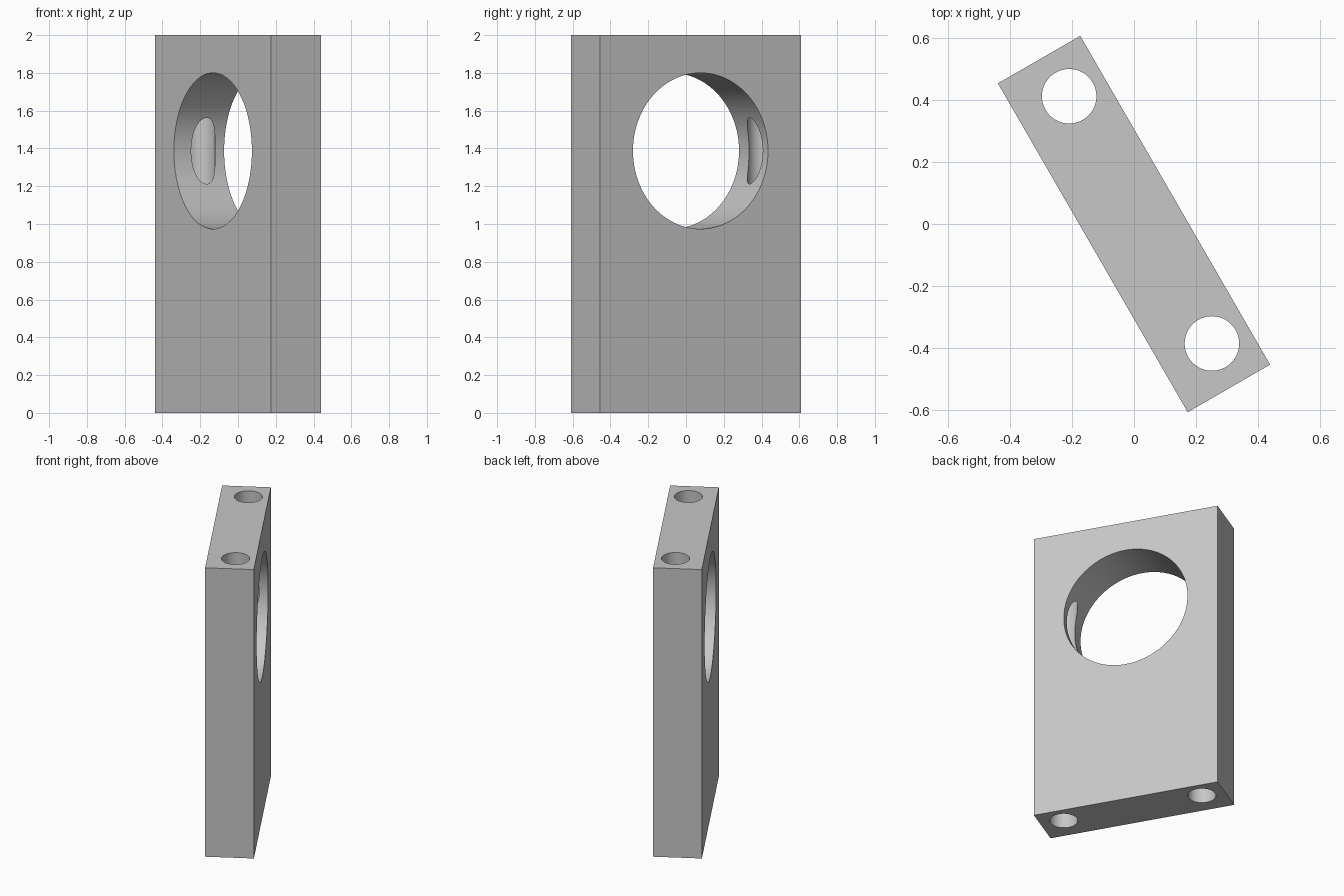
import bpy
from math import radians
from mathutils import Matrix

LENGTH, THICK, HEIGHT = 1.226, 0.307, 2.0
TURN = Matrix.Rotation(radians(-60), 4, 'Z')

cube = bpy.data.objects.get("Cube")
if cube:
    bpy.data.objects.remove(cube, do_unlink=True)

# Plain grey material
grey = bpy.data.materials.new("light grey")
grey.use_nodes = True
colour = (0.57, 0.57, 0.57, 1)
grey.diffuse_color = colour
grey.node_tree.nodes["Principled BSDF"].inputs["Base Color"].default_value = colour

# Upright block
bpy.ops.mesh.primitive_cube_add(size=1)
block = bpy.context.object
block.name = "bored_block"
block.data.transform(Matrix.Translation((0, 0, HEIGHT / 2))
                     @ Matrix.Diagonal((LENGTH, THICK, HEIGHT, 1)))
block.data.materials.append(grey)


def drill(name, radius, depth, place, tilt=0):
    """Cut a round hole through the block."""
    bpy.ops.mesh.primitive_cylinder_add(vertices=96, radius=radius, depth=depth,
                                        location=place, rotation=(tilt, 0, 0))
    cutter = bpy.context.object
    cutter.name = name
    cutter.hide_render = True
    cutter.data.materials.append(grey)
    bpy.context.view_layer.objects.active = block
    cut = block.modifiers.new(name, 'BOOLEAN')
    cut.operation = 'DIFFERENCE'
    cut.solver = 'EXACT'
    cut.object = cutter
    bpy.ops.object.modifier_apply(modifier=name)
    bpy.data.objects.remove(cutter, do_unlink=True)


# Large cross bore and two slightly offset bolt holes running full height
drill("main_bore", 0.413, 1, (0, 0, 1.387), radians(90))
for side, x in (("left", 0.46), ("right", -0.462)):
    drill(side + "_bolt_hole", 0.088, HEIGHT + 1, (x, 0.025, HEIGHT / 2))

# Turn the block and smooth the bore walls
block.data.transform(TURN)
bpy.ops.object.select_all(action='DESELECT')
block.select_set(True)
bpy.context.view_layer.objects.active = block
bpy.ops.object.shade_smooth_by_angle(angle=radians(30))
